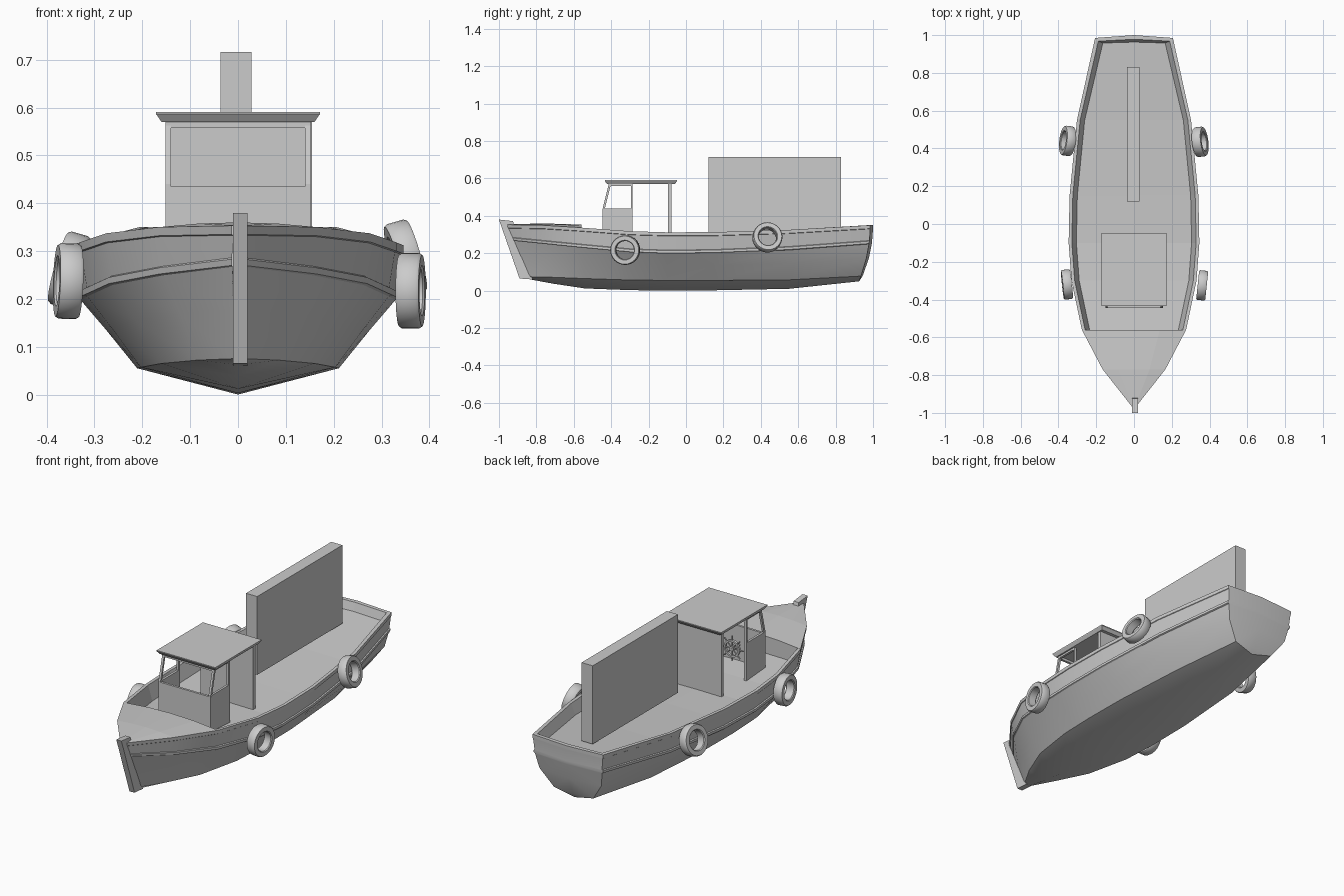
import bpy, bmesh
from math import sin, cos, pi, radians
from mathutils import Vector, Matrix, Euler

if "Cube" in bpy.data.objects:
    bpy.data.objects.remove(bpy.data.objects["Cube"])


def finish(bm, name, mirror=False, smooth=None):
    bmesh.ops.remove_doubles(bm, verts=bm.verts, dist=1e-5)
    bmesh.ops.recalc_face_normals(bm, faces=bm.faces)
    me = bpy.data.meshes.new(name)
    bm.to_mesh(me)
    bm.free()
    ob = bpy.data.objects.new(name, me)
    bpy.context.collection.objects.link(ob)
    if smooth:
        bpy.ops.object.select_all(action='DESELECT')
        ob.select_set(True)
        bpy.context.view_layer.objects.active = ob
        bpy.ops.object.shade_smooth_by_angle(angle=radians(smooth))
    if mirror:
        ob.modifiers.new("mirror", 'MIRROR')
    return ob


def add_grid(bm, rows, closed=False):
    vs = [[bm.verts.new(p) for p in r] for r in rows]
    for a, b in zip(vs, vs[1:]):
        n = len(a)
        for i in range(n if closed else n - 1):
            j = (i + 1) % n
            bm.faces.new((a[i], a[j], b[j], b[i]))
    return vs


def loft(name, grids, mirror=True, smooth=None):
    bm = bmesh.new()
    for g in grids:
        add_grid(bm, g)
    return finish(bm, name, mirror, smooth)


def prism(name, profile, x0, x1, mirror=False):
    """Extrude a (y, z) outline between x0 and x1."""
    bm = bmesh.new()
    vs = add_grid(bm, [[(x, y, z) for y, z in profile] for x in (x0, x1)], True)
    bm.faces.new(vs[0])
    bm.faces.new(vs[1])
    return finish(bm, name, mirror)


def box(name, x0, x1, y0, y1, z0, z1):
    return prism(name, [(y0, z0), (y1, z0), (y1, z1), (y0, z1)], x0, x1)


# stations: y, rake, half beam, sheer z, rail drop, chine half beam, chine z, keel z, bilge bulge
ST = [(-.965, .42, .012, .353, .070, .010, .075, .062, 0),
      (-.77, .18, .165, .350, .085, .085, .072, .038, 0),
      (-.56, .06, .275, .337, .092, .160, .065, .012, .004),
      (-.30, 0, .330, .318, .097, .203, .057, .003, .005),
      (-.10, 0, .345, .312, .098, .211, .055, .0, .005),
      (.15, 0, .340, .313, .096, .208, .055, .002, .006),
      (.55, 0, .301, .325, .092, .180, .058, .010, .010),
      (.985, -.2, .205, .350, .085, .115, .078, .050, .025)]
DECK_DROP = [.078, .078, .078, .068, .056, .045]   # deck below sheer, from third station


def section(s):
    y, rake, w, zs, drop, cw, cz, kz, bulge = s
    k = min(1, w / .1)
    zr, wr = zs - drop, w * .955
    pts = [(0, kz), (cw, cz), ((cw + wr) / 2 + bulge, (cz + zr) / 2),
           (wr, zr - .016), (wr + .007 * k, zr - .013), (wr + .007 * k, zr), (wr + .001, zr + .003),
           (w - .002, zs - .02), (w + .001 * k, zs - .018), (w + .001 * k, zs), (max(0, w - .016), zs)]
    # the stern rake is curved, the bow rake straight
    return [(px, y + rake * (zs - z) * (min(1, (zs - z) / .3) if rake < 0 else 1), z) for px, z in pts]


# hull shell with strake, gunwale cap and slightly bowed transom
rows = [section(s) for s in ST]
last = rows[-1][:10]
centre = [(0, y + .015 * min(1, x / .2), z) for x, y, z in last]
cap = [[last[9], centre[9]], [(.189, .968, .35), (0, .978, .35)]]
rows[-1][10] = (.189, .968, .35)
loft("hull", [rows, [last, centre], cap], smooth=25)

# sunken deck with sloping bulwarks
well = []
for s, d in zip(ST[2:], DECK_DROP):
    y, w, zs = min(s[0], .968), s[2], s[3]
    well.append([(w - .016, y, zs), (w - .040, y - (.01 if y > .9 else 0), zs - d),
                 (0, y - (.005 if y > .9 else 0), zs - d + .003)])
e = well[-1]
loft("deck", [well, [[e[0], (0, .978, .35)], [e[1], e[2]]]])

# raised foredeck and its bulkhead
fore = [[(s[2], s[0], s[3]), (s[2] * .5, s[0], s[3] + .06 * s[2] * .75),
         (0, s[0], s[3] + .06 * s[2])] for s in ST[:3]]
drop = [(x * .86, y, .257) for x, y, z in fore[-1]]
loft("foredeck", [fore, [fore[-1], drop]])

# stem post
prism("stem_post", [(-1, .38), (-.925, .372), (-.92, .352), (-.955, .345), (-.82, .06), (-.89, .065)],
      -.010, .020)

# wheelhouse panels and window frames
box("cabin_front_panel", -.152, .153, -.446, -.434, .235, .435)
prism("cabin_side_panels", [(-.446, .235), (-.285, .235), (-.285, .44), (-.446, .44)], .14, .152, True)
prism("cabin_front_pillars", [(-.446, .437), (-.434, .437), (-.400, .575), (-.412, .575)],
      .14, .152, True)
prism("cabin_side_pillars", [(-.295, .44), (-.285, .44), (-.285, .575), (-.295, .575)], .14, .152, True)
prism("cabin_side_headers", [(-.41, .56), (-.285, .56), (-.285, .575), (-.41, .575)], .14, .152, True)
box("cabin_front_header", -.152, .153, -.415, -.402, .557, .575)
box("cabin_rear_wall", -.152, .155, -.096, -.077, .232, .577)

# flared roof
bm = bmesh.new()
vs = add_grid(bm, [[(-x, y0, z), (x, y0, z), (x, y1, z), (-x, y1, z)]
                   for x, y0, y1, z in ((.160, -.422, -.06, .570), (.171, -.434, -.048, .586),
                                        (.171, -.434, -.048, .591))], True)
bm.faces.new(vs[0])
bm.faces.new(vs[-1])
finish(bm, "cabin_roof")

# tall upright slab over the aft deck
box("aft_slab", -.037, .028, .12, .83, .303, .716)


def lathe(name, profile, segs, mat):
    """Spin a closed (radius, offset) outline about the local x axis."""
    bm = bmesh.new()
    add_grid(bm, [[mat @ Vector((a, r * cos(2 * pi * i / segs), r * sin(2 * pi * i / segs)))
                   for r, a in profile] for i in range(segs + 1)], True)
    return finish(bm, name, smooth=35)


# tyre fenders
TYRE = [(.049, -.020), (.053, -.024), (.075, -.024), (.079, -.018),
        (.079, .018), (.075, .024), (.053, .024), (.049, .020)]
for name, loc, tilt, yaw in (("fender_front_right", (.361, -.325, .217), 0, -6),
                             ("fender_front_left", (-.355, -.32, .237), 2, 6),
                             ("fender_rear_right", (.350, .435, .285), -16, 7),
                             ("fender_rear_left", (-.352, .44, .26), 16, -7)):
    m = Matrix.Translation(loc) @ Euler((0, radians(tilt), radians(yaw))).to_matrix().to_4x4()
    lathe(name, TYRE, 32, m)

# steering wheel with hub, shaft and spoke handles
at = Matrix.Translation((0, -.385, .335))
turn = at @ Matrix.Rotation(pi / 2, 4, 'Z')
lathe("steering_rim", [(.036, -.006), (.045, -.006), (.045, .006), (.036, .006)], 24, turn)
lathe("steering_hub", [(.001, -.05), (.012, -.05), (.012, .008), (.001, .008)], 12, turn)
bm = bmesh.new()
for i in range(8):
    m = at @ Matrix.Rotation(i * pi / 4, 4, 'Y') @ Matrix.Translation((0, 0, .035))
    bmesh.ops.create_cone(bm, cap_ends=True, segments=6, radius1=.003, radius2=.004,
                          depth=.06, matrix=m)
finish(bm, "steering_spokes")
